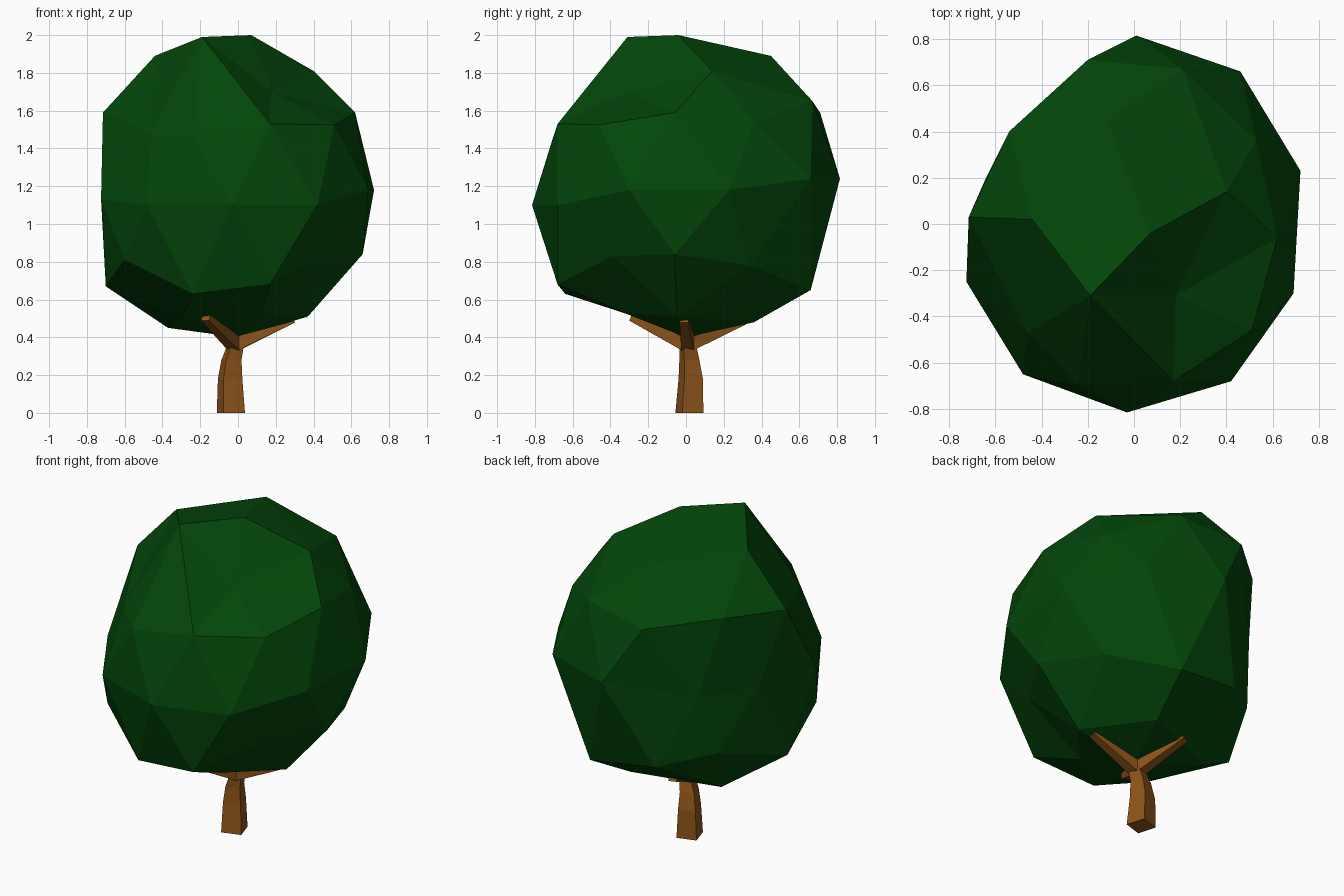
import bpy, bmesh, math
from mathutils import Vector


def material(name, rgb):
    m = bpy.data.materials.new(name)
    m.diffuse_color = (*rgb, 1)
    return m


def finish(bm, name, mat):
    bmesh.ops.recalc_face_normals(bm, faces=bm.faces)
    me = bpy.data.meshes.new(name)
    bm.to_mesh(me)
    bm.free()
    me.materials.append(mat)
    ob = bpy.data.objects.new(name, me)
    bpy.context.collection.objects.link(ob)
    return ob


def loft(name, rings, mat):
    """Skin a list of four-sided rings and cap both ends."""
    bm = bmesh.new()
    vs = [[bm.verts.new(p) for p in r] for r in rings]
    for a, b in zip(vs, vs[1:]):
        for i in range(4):
            j = (i + 1) % 4
            bm.faces.new((a[i], a[j], b[j], b[i]))
    bm.faces.new(vs[0])
    bm.faces.new(vs[-1])
    return finish(bm, name, mat)


leaf = material("leaf_green", (0.001, 0.062, 0.003))
bark = material("bark_brown", (0.27, 0.09, 0.01))

# Canopy: an icosphere reshaped ring by ring, top to bottom, anticlockwise
canopy = [
    (0.07, -0.04, 2.0),
    (0.40, 0.14, 1.81), (-0.12, 0.45, 1.89), (-0.44, 0.02, 1.89),
    (-0.19, -0.31, 1.99), (0.18, -0.31, 1.70),
    (0.21, 0.67, 1.65), (-0.54, 0.40, 1.63), (-0.46, -0.47, 1.48),
    (0.17, -0.68, 1.53), (0.62, -0.06, 1.59),
    (0.53, 0.36, 1.54), (-0.20, 0.71, 1.59), (-0.715, 0.03, 1.59),
    (-0.24, -0.70, 1.47), (0.51, -0.46, 1.525),
    (0.46, 0.66, 1.24), (0.01, 0.815, 1.24), (-0.43, 0.50, 1.15),
    (-0.64, 0.20, 1.15), (-0.725, -0.25, 1.13), (-0.48, -0.65, 1.10),
    (-0.03, -0.815, 1.10), (0.42, -0.68, 1.10), (0.69, -0.30, 1.18),
    (0.72, 0.23, 1.18),
    (0.20, 0.66, 0.65), (-0.50, 0.40, 0.78), (-0.60, -0.43, 0.81),
    (0.17, -0.68, 0.68), (0.66, -0.06, 0.84),
    (0.50, 0.34, 0.78), (-0.22, 0.62, 0.70), (-0.70, 0.0, 0.67),
    (-0.24, -0.64, 0.63), (0.45, -0.39, 0.83),
    (0.13, 0.36, 0.48), (-0.37, 0.18, 0.45), (-0.30, -0.24, 0.50),
    (0.12, -0.33, 0.53), (0.37, -0.05, 0.51),
    (0.0, 0.0, 0.40),
]
bm = bmesh.new()
bmesh.ops.create_icosphere(bm, subdivisions=2, radius=1)
order = sorted(bm.verts, key=lambda v: (
    -round(v.co.z, 1), (math.atan2(v.co.y, v.co.x) + 0.1) % math.tau))
for v, p in zip(order, canopy):
    v.co = p
finish(bm, "canopy", leaf)

# Trunk: crooked, slightly turned square column (x, y, z, half diagonal)
corners = [math.radians(a) for a in (-118, -27, 62, 152)]
spine = [(-0.038, 0.018, 0.0, 0.084), (-0.042, 0.025, 0.18, 0.073),
         (-0.035, 0.018, 0.28, 0.060), (-0.018, 0.012, 0.34, 0.052),
         (-0.012, 0.008, 0.39, 0.040)]
loft("trunk", [[(x + r * math.cos(a), y + r * math.sin(a), z) for a in corners]
               for x, y, z, r in spine], bark)

# Branches: tapered square limbs forking from the trunk top
fork = Vector((-0.015, 0.01, 0.36))
for name, tip in (("front_branch", (-0.17, -0.28, 0.51)),
                  ("right_branch", (0.29, -0.01, 0.50)),
                  ("back_branch", (-0.12, 0.30, 0.49))):
    tip = Vector(tip)
    d = (tip - fork).normalized()
    side = d.cross(Vector((0, 0, 1))).normalized()
    up = side.cross(d)
    loft(name, [[c + (side * s + up * t) * r
                 for s, t in ((-1, -1), (1, -1), (1, 1), (-1, 1))]
                for c, r in ((fork, 0.034), (tip, 0.024))], bark)
